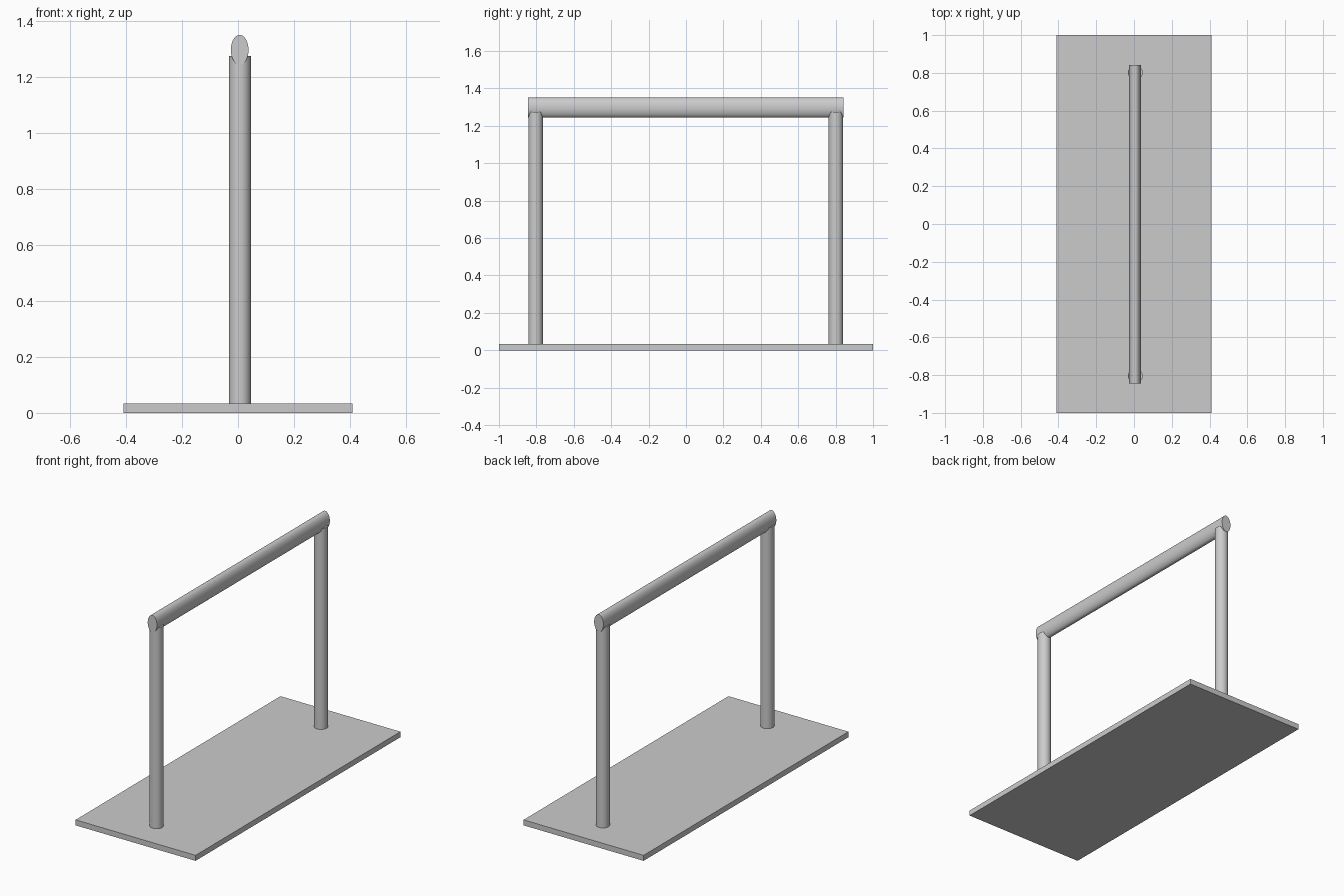
import bpy, math

if "Cube" in bpy.data.objects:
    bpy.data.objects.remove(bpy.data.objects["Cube"])

CX = 0.007  # rail frame sits slightly off the base centre


def smooth(obj):
    bpy.ops.object.select_all(action='DESELECT')
    obj.select_set(True)
    bpy.context.view_layer.objects.active = obj
    bpy.ops.object.shade_smooth_by_angle(angle=math.radians(30))


# Flat base plate
bpy.ops.mesh.primitive_cube_add(size=1, location=(0, 0, 0.017))
base = bpy.context.object
base.name = "base_plate"
base.scale = (0.82, 2.0, 0.034)
bpy.ops.object.transform_apply(location=False, rotation=False, scale=True)

# Two upright posts
for name, y in (("front_post", -0.804), ("back_post", 0.801)):
    z0, z1 = 0.034, 1.275
    bpy.ops.mesh.primitive_cylinder_add(
        vertices=48, radius=0.039, depth=z1 - z0, location=(CX, y, (z0 + z1) / 2))
    post = bpy.context.object
    post.name = name
    smooth(post)

# Horizontal rail with a tall oval section
bpy.ops.mesh.primitive_cylinder_add(
    vertices=48, radius=1, depth=1.688, location=(CX - 0.001, -0.001, 1.297),
    rotation=(math.pi / 2, 0, 0))
rail = bpy.context.object
rail.name = "top_rail"
rail.scale = (0.0315, 0.0535, 1)
bpy.ops.object.transform_apply(location=False, rotation=True, scale=True)
smooth(rail)
